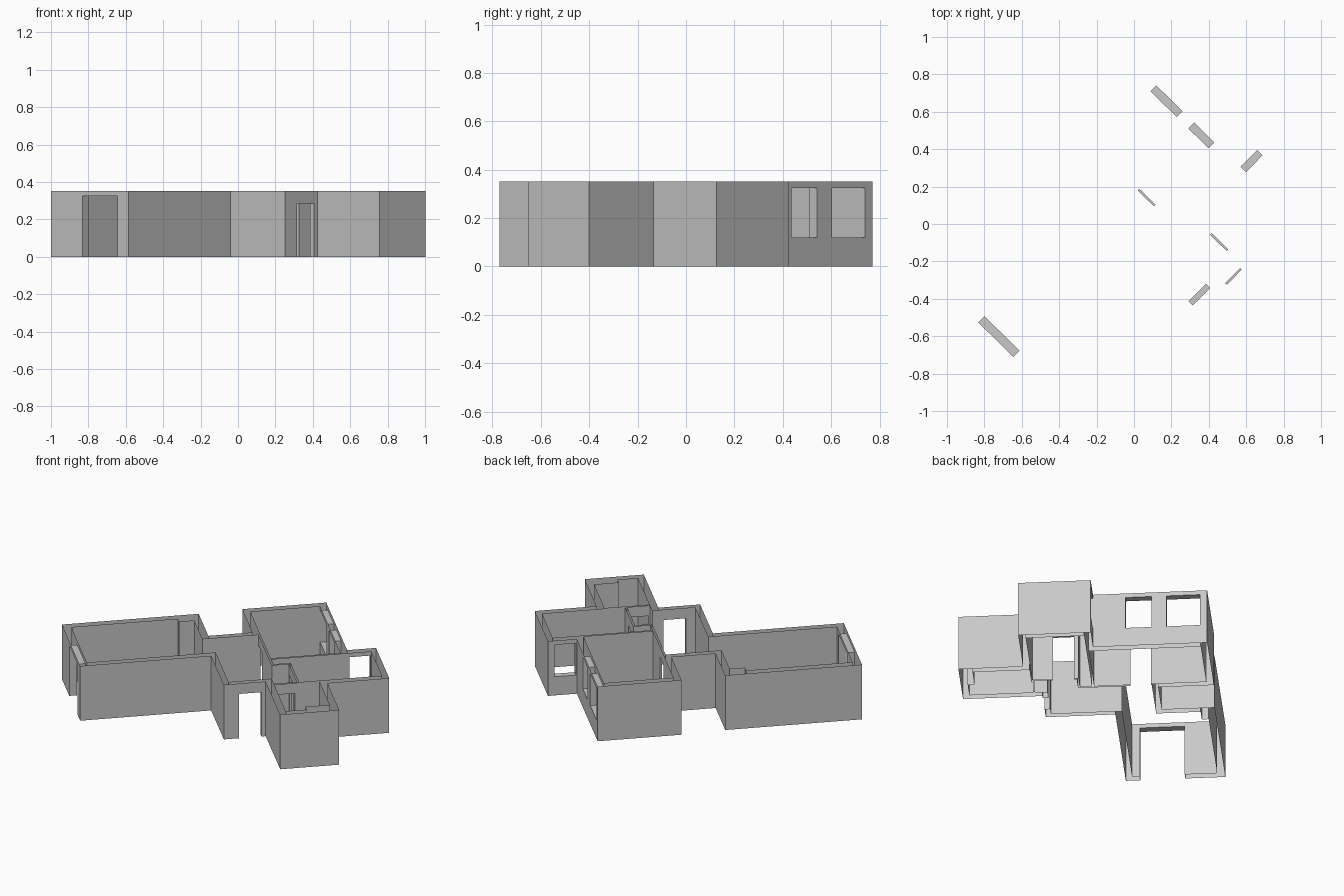
import bpy, bmesh
from math import cos, sin, radians
from mathutils import Vector

cube = bpy.data.objects.get("Cube")
if cube:
    bpy.data.objects.remove(cube, do_unlink=True)

HEIGHT = 0.352
ANGLE = radians(45.5)
DOOR, TALL, SILL = 0.285, 0.325, 0.12

plaster = bpy.data.materials.new("grey plaster")
plaster.use_nodes = True
grey = (0.58, 0.58, 0.58, 1)
plaster.diffuse_color = grey
plaster.node_tree.nodes["Principled BSDF"].inputs["Base Color"].default_value = grey


def place(u, v, z):
    """Plan coordinates: u along the long room, v towards its entrance side."""
    return Vector((u * cos(ANGLE) + v * sin(ANGLE),
                   u * sin(ANGLE) - v * cos(ANGLE), z))


def make_object(name, quads):
    bm = bmesh.new()
    for quad in quads:
        bm.faces.new([bm.verts.new(p) for p in quad])
    bmesh.ops.remove_doubles(bm, verts=bm.verts, dist=0.0005)
    mesh = bpy.data.meshes.new(name)
    bm.to_mesh(mesh)
    bm.free()
    mesh.materials.append(plaster)
    ob = bpy.data.objects.new(name, mesh)
    bpy.context.collection.objects.link(ob)


# Openings: name, axis the wall is square to, its two faces, span, bottom, top
openings = [
    ("terrace_opening", 0, (-0.959, -0.912), (-0.225, 0.038), 0, TALL),
    ("large_window", 0, (0.568, 0.612), (-0.434, -0.237), SILL, TALL),
    ("small_window", 0, (0.568, 0.612), (-0.150, 0.001), SILL, TALL),
    ("end_window", 1, (0.192, 0.233), (0.618, 0.744), SILL, TALL),
    ("entrance_door", 1, (0.498, 0.530), (-0.091, 0.041), 0, DOOR),
    ("first_bedroom_door", 0, (0.142, 0.154), (-0.112, 0.009), 0, DOOR),
    ("second_bedroom_door", 0, (0.244, 0.256), (0.331, 0.455), 0, DOOR),
    ("bathroom_door", 1, (0.570, 0.582), (0.116, 0.230), 0, DOOR),
]


def wall_segment(p, q):
    """Upright panels from p to q, leaving out any opening in that plane."""
    axis = 0 if abs(p[0] - q[0]) < 1e-6 else 1
    run = 1 - axis
    lo, hi = sorted((p[run], q[run]))
    holes = [o for o in openings if o[1] == axis
             and min(abs(p[axis] - f) for f in o[2]) < 1e-4
             and lo <= o[3][0] and o[3][1] <= hi]
    stops = sorted({lo, hi} | {s for o in holes for s in o[3]})
    quads = []
    for a, b in zip(stops, stops[1:]):
        hole = [o for o in holes if o[3] == (a, b)]
        bands = [(0, hole[0][4]), (hole[0][5], HEIGHT)] if hole else [(0, HEIGHT)]
        if p[run] > q[run]:
            a, b = b, a
        start, end = list(p), list(q)
        start[run], end[run] = a, b
        for z0, z1 in bands:
            if z1 > z0:
                quads.append([place(*start, z0), place(*end, z0),
                              place(*end, z1), place(*start, z1)])
    return quads


def wall_loop(name, points, inside=True):
    if inside:
        points = points[::-1]
    quads = []
    for p, q in zip(points, points[1:] + points[:1]):
        quads += wall_segment(p, q)
    make_object(name, quads)


# Outer faces of the walls
wall_loop("outer_walls", [
    (-0.959, 0.123), (-0.182, 0.123), (-0.182, 0.530), (0.066, 0.530),
    (0.066, 0.995), (0.416, 0.995), (0.416, 0.616), (0.783, 0.616),
    (0.783, 0.192), (0.612, 0.192), (0.612, -0.476), (0.115, -0.476),
    (0.115, -0.150), (-0.148, -0.150), (-0.148, -0.459), (-0.959, -0.459),
], inside=False)

# Inner faces, room by room
wall_loop("living_room_and_hall_walls", [
    (-0.912, 0.083), (-0.148, 0.083), (-0.148, 0.498), (0.107, 0.498),
    (0.107, 0.570), (0.244, 0.570), (0.244, 0.316), (0.142, 0.316),
    (0.142, -0.115), (-0.190, -0.115), (-0.190, -0.375), (-0.280, -0.375),
    (-0.280, -0.415), (-0.912, -0.415),
])
wall_loop("first_bedroom_walls", [
    (0.154, 0.221), (0.568, 0.221), (0.568, -0.435), (0.154, -0.435)])
wall_loop("second_bedroom_walls", [
    (0.256, 0.575), (0.748, 0.575), (0.748, 0.233), (0.154, 0.233),
    (0.154, 0.304), (0.256, 0.304)])
wall_loop("bathroom_walls", [
    (0.107, 0.955), (0.230, 0.955), (0.230, 0.915), (0.375, 0.915),
    (0.375, 0.582), (0.107, 0.582)])


# Linings of the doors and windows: jambs, lintel and sill
def lining(name, axis, faces, span, z0, z1):
    def at(depth, along, z):
        return place(depth, along, z) if axis == 0 else place(along, depth, z)

    (a, b), (s, t) = faces, span
    quads = [[at(a, e, z0), at(b, e, z0), at(b, e, z1), at(a, e, z1)] for e in span]
    for z in ([z1, z0] if z0 > 0 else [z1]):
        quads.append([at(a, s, z), at(b, s, z), at(b, t, z), at(a, t, z)])
    centre = at((a + b) / 2, (s + t) / 2, (z0 + z1) / 2)
    for quad in quads:
        normal = (quad[1] - quad[0]).cross(quad[2] - quad[1])
        if normal.dot(centre - quad[0]) < 0:
            quad.reverse()
    make_object(name + "_lining", quads)


for opening in openings:
    lining(*opening)
